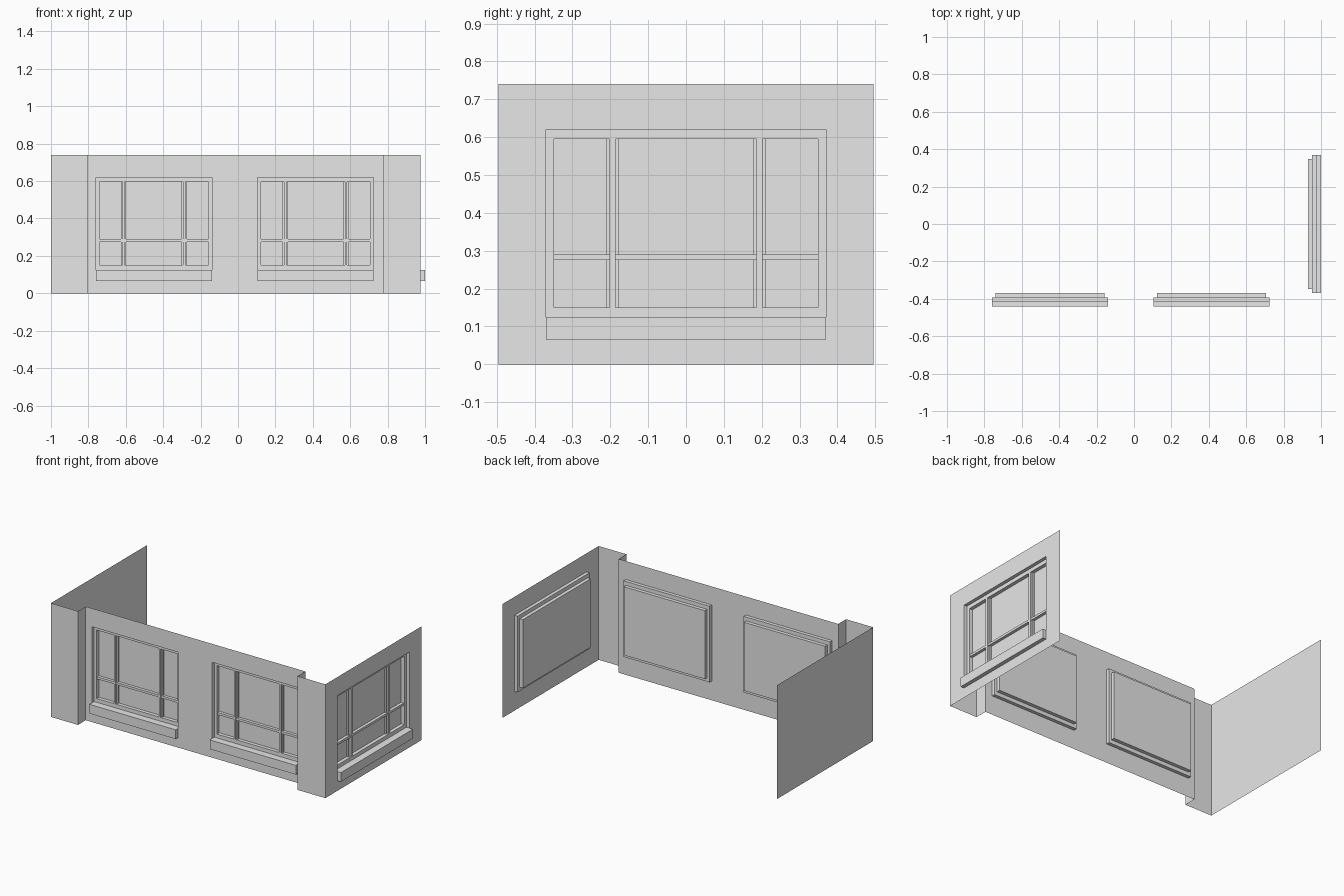
import bpy, bmesh
from math import pi
from mathutils import Matrix

cube = bpy.data.objects.get("Cube")
if cube:
    bpy.data.objects.remove(cube, do_unlink=True)

grey = bpy.data.materials.new("plain grey")
grey.use_nodes = True
grey.diffuse_color = (0.8, 0.8, 0.8, 1)
grey.node_tree.nodes["Principled BSDF"].inputs["Base Color"].default_value = (0.8, 0.8, 0.8, 1)

WALL_H = 0.74
OPEN_Z = (0.125, 0.62)      # opening in the wall
PANE_Z = (0.15, 0.595)      # deeper glazed recess
STEP, DEEP = 0.022, 0.045   # frame and glass depth behind the wall


def finish(name, bm, matrix):
    bmesh.ops.remove_doubles(bm, verts=bm.verts, dist=1e-5)
    mesh = bpy.data.meshes.new(name)
    bm.to_mesh(mesh)
    bm.free()
    mesh.materials.append(grey)
    ob = bpy.data.objects.new(name, mesh)
    ob.matrix_world = matrix
    bpy.context.collection.objects.link(ob)


def quad(bm, *corners):
    bm.faces.new([bm.verts.new(c) for c in corners])


def box(bm, x0, x1, y0, y1, z0, z1):
    m = Matrix.Translation(((x0 + x1) / 2, (y0 + y1) / 2, (z0 + z1) / 2))
    m = m @ Matrix.Diagonal((x1 - x0, y1 - y0, z1 - z0, 1))
    bmesh.ops.create_cube(bm, size=1, matrix=m)


def wall(name, x0, x1, windows, matrix):
    """Thin wall sheet with a rectangular opening for each (centre, half width)."""
    spans = [(c - h, c + h) for c, h in windows]
    xs = sorted([x0, x1] + [x for s in spans for x in s])
    zs = [0, *OPEN_Z, WALL_H]
    bm = bmesh.new()
    for a, b in zip(xs, xs[1:]):
        for lo, hi in zip(zs, zs[1:]):
            if not ((a, b) in spans and lo == OPEN_Z[0]):
                quad(bm, (a, 0, lo), (b, 0, lo), (b, 0, hi), (a, 0, hi))
    finish(name, bm, matrix)


def window(name, centre, half, matrix):
    """Stepped recess, glazing bars and sill; local y points indoors."""
    k = half / 0.37
    inner = 0.348 * k

    # stepped casing closed by the glass
    def ring(h, y, z):
        return [(centre - h, y, z[0]), (centre + h, y, z[0]),
                (centre + h, y, z[1]), (centre - h, y, z[1])]
    rings = [ring(half, 0, OPEN_Z), ring(half, STEP, OPEN_Z),
             ring(inner, STEP, PANE_Z), ring(inner, DEEP, PANE_Z)]
    bm = bmesh.new()
    for a, b in zip(rings, rings[1:]):
        for i in range(4):
            j = (i + 1) % 4
            quad(bm, a[i], a[j], b[j], b[i])
    quad(bm, *rings[-1])
    finish(name + "_casing", bm, matrix)

    # mullions with a raised centre strip, and the cross bar
    bm = bmesh.new()
    for side in (-1, 1):
        m = centre + side * 0.194 * k
        for w, front in ((0.017, 0.034), (0.0075, STEP)):
            box(bm, m - w * k, m + w * k, front, DEEP, *PANE_Z)
    box(bm, centre - inner, centre + inner, 0.026, DEEP, 0.275, 0.29)
    finish(name + "_glazing_bars", bm, matrix)

    # sill
    bm = bmesh.new()
    box(bm, centre - half, centre + half, -0.025, 0, 0.065, OPEN_Z[0])
    finish(name + "_sill", bm, matrix)


front = Matrix.Translation((0, -0.415, 0))
right_side = Matrix.Translation((0.975, 0, 0)) @ Matrix.Rotation(pi / 2, 4, "Z")
front_windows = [(-0.45, 0.31), (0.415, 0.31)]

# walls holding windows
wall("front_wall", -0.805, 0.775, front_windows, front)
wall("left_side_wall", -0.495, 0.495, [(0, 0.37)], right_side)
for label, (c, h) in zip(("front_window_a", "front_window_b"), front_windows):
    window(label, c, h, front)
window("side_window", 0, 0.37, right_side)


# corner piers and blank side wall, swept up from plan lines
def upright(name, plan):
    bm = bmesh.new()
    for (xa, ya), (xb, yb) in zip(plan, plan[1:]):
        quad(bm, (xa, ya, 0), (xb, yb, 0), (xb, yb, WALL_H), (xa, ya, WALL_H))
    finish(name, bm, Matrix.Identity(4))


upright("blank_wall_and_pier", [(-1, 0.495), (-1, -0.495), (-0.805, -0.495), (-0.805, -0.415)])
upright("corner_pier", [(0.775, -0.415), (0.775, -0.495), (0.975, -0.495)])
